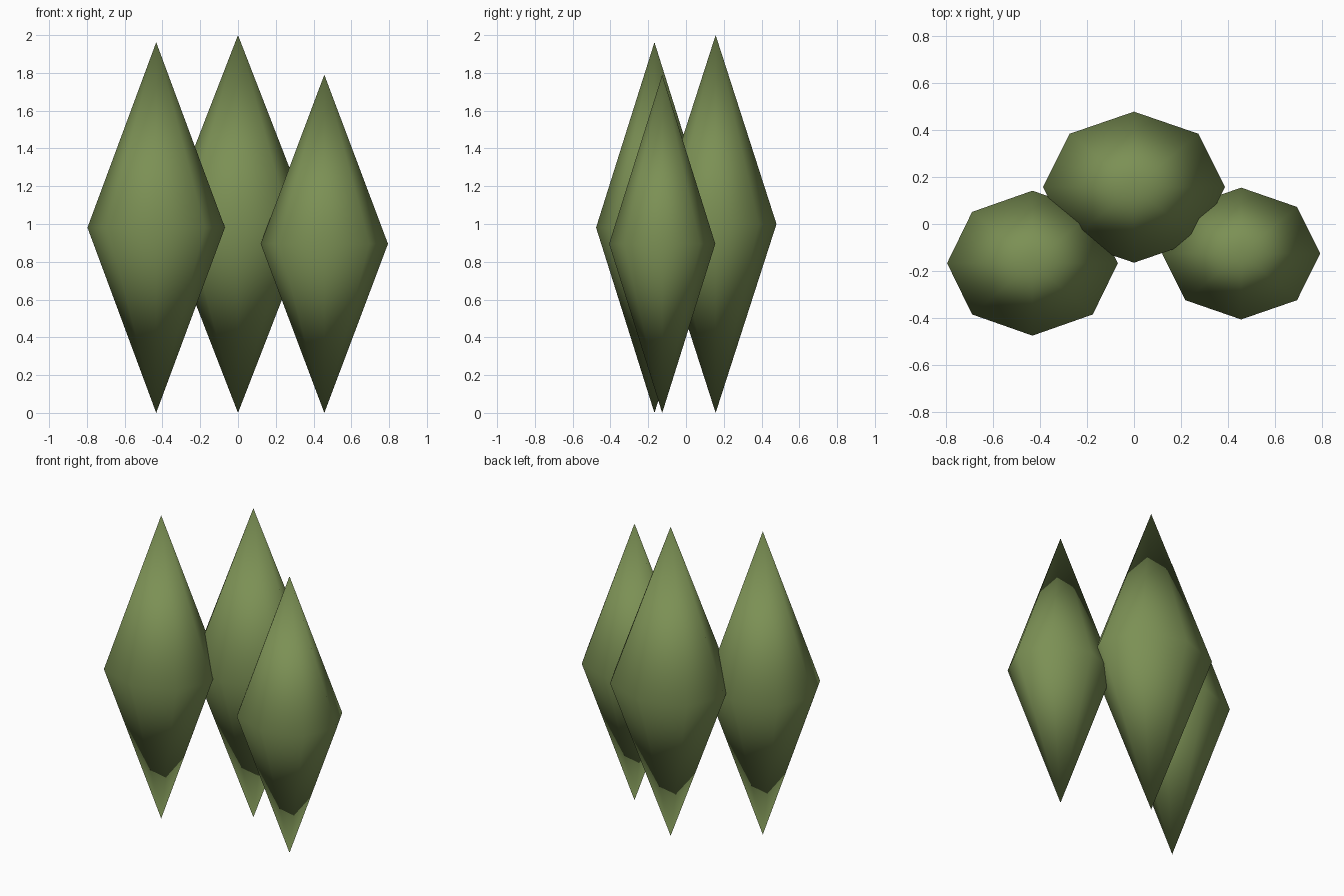
import bpy
import math

if "Cube" in bpy.data.objects:
    bpy.data.objects.remove(bpy.data.objects["Cube"])

SIDES = 8

# Shared foliage colour
green = bpy.data.materials.new("leaf_green")
green.diffuse_color = (0.20, 0.28, 0.09, 1.0)
green.use_nodes = True
green.node_tree.nodes["Principled BSDF"].inputs["Base Color"].default_value = green.diffuse_color


def bush(name, x, y, rx, ry, height):
    """Smooth-shaded eight-sided double cone standing on its lower tip."""
    angles = [2 * math.pi * i / SIDES for i in range(SIDES)]
    verts = [(rx * math.cos(a), ry * math.sin(a), height / 2) for a in angles]
    verts += [(0, 0, 0), (0, 0, height)]
    bottom, top = SIDES, SIDES + 1
    faces = []
    for i in range(SIDES):
        j = (i + 1) % SIDES
        faces += [(i, j, top), (j, i, bottom)]
    mesh = bpy.data.meshes.new(name)
    mesh.from_pydata(verts, [], faces)
    mesh.shade_smooth()
    mesh.materials.append(green)
    obj = bpy.data.objects.new(name, mesh)
    obj.location = (x, y, 0)
    bpy.context.collection.objects.link(obj)


# Three overlapping clumps
bush("back_bush", 0.0, 0.157, 0.388, 0.322, 2.0)
bush("left_bush", -0.433, -0.167, 0.364, 0.309, 1.962)
bush("right_bush", 0.457, -0.126, 0.337, 0.281, 1.79)
